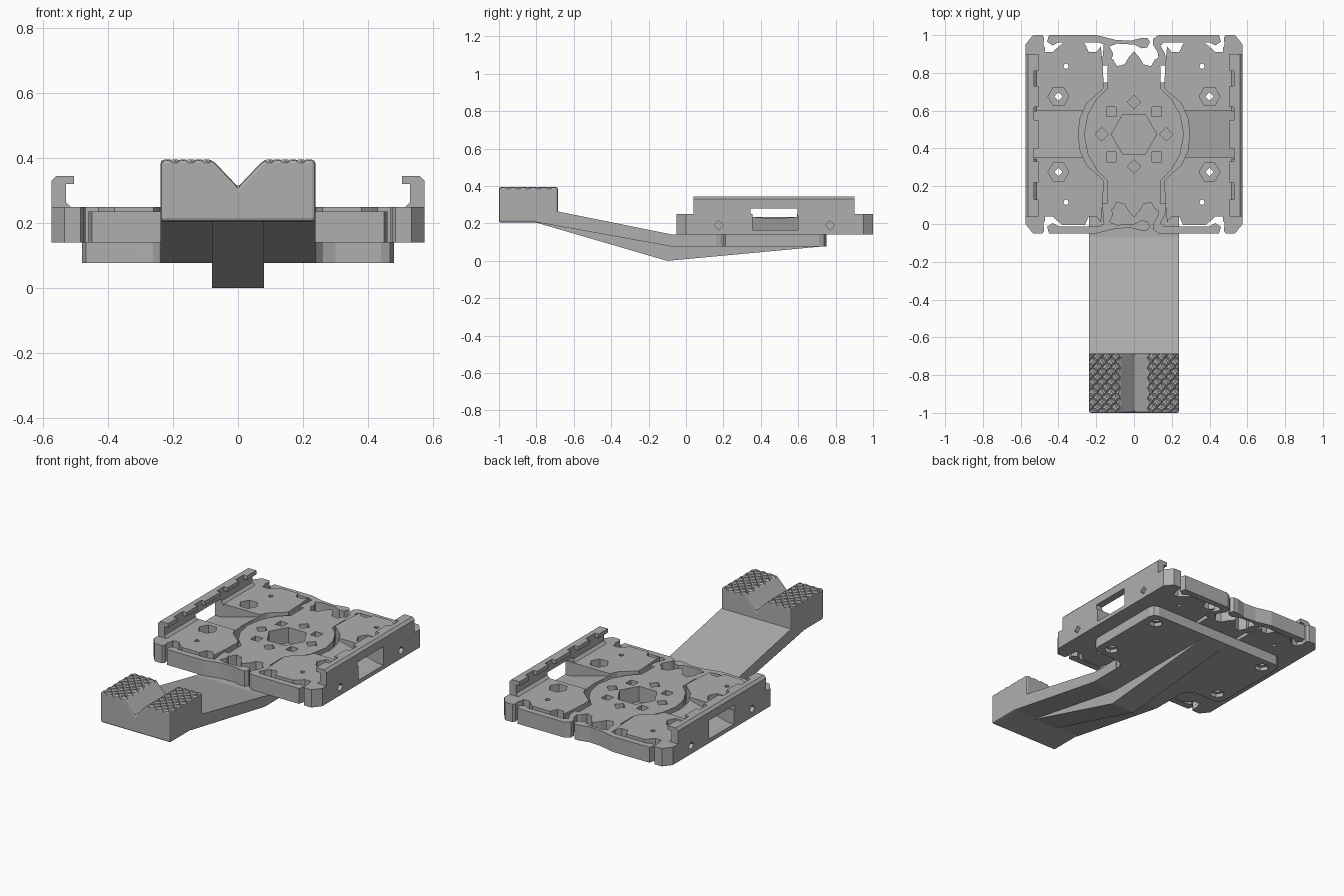
import bpy, bmesh
from math import radians, cos, sin, pi
from mathutils import Matrix, Vector

cube = bpy.data.objects.get("Cube")
if cube:
    bpy.data.objects.remove(cube, do_unlink=True)

grey = bpy.data.materials.new("plain grey")
grey.use_nodes = True
colour = (0.43, 0.43, 0.43, 1)
grey.diffuse_color = colour
grey.node_tree.nodes["Principled BSDF"].inputs["Base Color"].default_value = colour

MID = 0.475    # y of the plate centre


def make(name, bm):
    bmesh.ops.recalc_face_normals(bm, faces=bm.faces)
    mesh = bpy.data.meshes.new(name)
    bm.to_mesh(mesh)
    bm.free()
    ob = bpy.data.objects.new(name, mesh)
    mesh.materials.append(grey)
    bpy.context.collection.objects.link(ob)
    return ob


def add_prism(bm, pts, axis, a, b):
    """Extrude a closed 2D outline along an axis from a to b."""
    place = {"x": lambda p, t: (t, p[0], p[1]),
             "y": lambda p, t: (p[0], t, p[1]),
             "z": lambda p, t: (p[0], p[1], t)}[axis]
    low = [bm.verts.new(place(p, a)) for p in pts]
    high = [bm.verts.new(place(p, b)) for p in pts]
    bm.faces.new(low)
    bm.faces.new(high)
    for i in range(len(pts)):
        j = (i + 1) % len(pts)
        bm.faces.new((low[i], low[j], high[j], high[i]))


def prism(name, pts, axis, a, b):
    bm = bmesh.new()
    add_prism(bm, pts, axis, a, b)
    return make(name, bm)


def flip_x(pts):
    return [(-x, y) for x, y in pts]


def flip_y(pts):
    return [(x, 2 * MID - y) for x, y in pts]


def ngon(x, y, r, n, turn=0):
    return [(x + r * cos(turn + 2 * pi * i / n), y + r * sin(turn + 2 * pi * i / n))
            for i in range(n)]


def rect(x0, x1, y0, y1):
    return [(x0, y0), (x1, y0), (x1, y1), (x0, y1)]


def apply(ob, mod):
    with bpy.context.temp_override(object=ob, active_object=ob):
        bpy.ops.object.modifier_apply(modifier=mod.name)


def cut(ob, cutter):
    mod = ob.modifiers.new("cut", 'BOOLEAN')
    mod.operation = 'DIFFERENCE'
    mod.solver = 'EXACT'
    mod.object = cutter
    apply(ob, mod)
    bpy.data.objects.remove(cutter, do_unlink=True)


def cut_prisms(ob, jobs):
    bm = bmesh.new()
    for job in jobs:
        add_prism(bm, *job)
    cut(ob, make("cutter", bm))


def bevel(ob, width, segments=2, angle=40):
    mod = ob.modifiers.new("bevel", 'BEVEL')
    mod.width = width
    mod.segments = segments
    mod.limit_method = 'ANGLE'
    mod.angle_limit = radians(angle)
    apply(ob, mod)


# Side plates, walls and corner blocks
back_edge = [(.575, .91), (.43, .91), (.41, .93), (.38, .955), (.26, .955), (.24, .91),
             (.2, .91), (.175, .94), (.165, .83), (.16, .72), (.18, .7), (.25, .64),
             (.285, .56), (.295, MID)]
side_outline = back_edge + flip_y(back_edge)[-2::-1]
wall_profile = [(.575, .24), (.575, .33), (.56, .345), (.53, .345), (.53, .265),
                (.515, .25), (.515, .24)]
corner = [(.575, .9), (.575, .95), (.535, 1), (.485, 1), (.475, .985), (.48, .95),
          (.47, .93), (.47, .9)]
ramp = [(.27, .235), (.535, .165), (.65, .165), (.65, .28), (.27, .28)]

for label, flip in (("left", lambda p: p), ("right", flip_x)):
    s = 1 if label == "left" else -1
    plate = prism(label + "_side_plate", flip(side_outline), "z", .14, .25)
    jobs = [(flip(ramp), "y", .355, .598)]
    for y in (.275, .675):
        jobs += [(ngon(s * .4, y, .055, 6), "z", .2, .3)]
    cut_prisms(plate, jobs)
    cut_prisms(plate, [(ngon(s * .4, y, .022, 4), "z", .1, .3) for y in (.275, .675)]
               + [(ngon(s * .36, y, .014, 8), "z", .1, .3) for y in (.115, .835)]
               + [(ngon(y, .19, .025, 4), "x", s * .53, s * .6) for y in (.175, .77)])

    wall = prism(label + "_wall", flip(wall_profile), "y", .04, .9)
    cut_prisms(wall, [(rect(.345, .595, .16, .28), "x", s * .4, s * .7)])

    # Toothed lip along the top of the wall
    for i, (a, b) in enumerate(((.04, .13), (.22, .33), (.4, .55), (.62, .73), (.81, .9))):
        prism(f"{label}_lip_{i}", flip(rect(.505, .532, .32, .345)), "y", a, b)

    prism(label + "_back_corner", flip(corner), "z", .14, .25)
    prism(label + "_front_corner", flip(flip_y(corner)), "z", .14, .25)

# Centre disc with its crown-shaped ends
half = [(0, .915), (.03, .88), (.05, .845), (.09, .835), (.11, .87), (.13, .88), (.14, .83),
        (.14, .72), (.2, .66), (.245, .58), (.265, MID)]
right_half = half + flip_y(half)[-2::-1]
disc = prism("centre_disc", right_half + flip_x(right_half)[-2:0:-1], "z", .14, .235)
pits = [(ngon(0, MID, .12, 6), "z", .1, .3)]
for i in range(8):
    a = i * pi / 4
    pits.append((ngon(.17 * cos(a), MID + .17 * sin(a), .036, 4, a), "z", .16, .3))
cut_prisms(disc, pits)

# Thin spring arms at both ends
long_arm = [(-.45, 1), (-.2, 1), (-.1, .975), (-.02, .97), (.04, .985), (.07, .985), (.085, .965),
            (.07, .935), (.04, .93), (0, .95), (-.09, .955), (-.13, .94), (-.11, .9), (-.13, .84),
            (-.17, .84), (-.16, .95), (-.19, .962), (-.4, .962), (-.43, .945), (-.46, .965)]
short_arm = [(.45, 1), (.13, 1), (.1, .98), (.1, .95), (.125, .91), (.135, .84), (.17, .84),
             (.165, .9), (.14, .945), (.16, .962), (.4, .962), (.43, .945), (.46, .965)]
for end, flip in (("back", lambda p: p), ("front", flip_y)):
    prism(end + "_long_spring", flip(long_arm), "z", .14, .235)
    prism(end + "_short_spring", flip(short_arm), "z", .14, .235)

# Mounting flange under the plate
flange_half = [(.44, .75), (.468, .738), (.48, .71), (.48, .24), (.468, .212), (.44, .2), (.3, .2),
               (.262, .185), (.242, .16), (.235, .12)]
flange = prism("mounting_flange", flange_half + flip_x(flange_half)[::-1], "z", .077, .14)
spots = [(x, y) for x in (-.4, .4) for y in (.275, .675)]
cut_prisms(flange, [(ngon(x, y, .042, 6), "z", 0, .1) for x, y in spots])
cut_prisms(flange, [(ngon(x, y, .022, 4), "z", 0, .2) for x, y in spots])

# Bent arm and stiffening rib
prism("arm", [(.121, .14), (-.07, .14), (-.69, .265), (-.8, .265), (-.8, .207), (-.08, .077),
              (.121, .077)], "x", -.238, .238)
rib = prism("rib", [(.75, .079), (-.1, 0), (-.81, .207), (-.7, .23), (-.1, .1)], "x", -.08, .08)

# Grip pad with a V notch
pad = prism("grip_pad", [(-.238, .205), (.238, .205), (.238, .395), (.085, .395), (.07, .385),
                         (.008, .32), (0, .31), (-.008, .32), (-.07, .385), (-.085, .395),
                         (-.238, .395)], "y", -1, -.685)
bevel(pad, .012, 2, 60)

# Diagonal grooves in the grip, one direction at a time
for turn in (48, -48):
    bm = bmesh.new()
    for i in range(-9, 10):
        m = (Matrix.Translation(Vector((0, -.8425, .396)))
             @ Matrix.Rotation(radians(turn), 4, 'Z')
             @ Matrix.Translation(Vector((0, i * .036, 0)))
             @ Matrix.Rotation(radians(45), 4, 'X')
             @ Matrix.Diagonal((1.2, .017, .017, 1)))
        bmesh.ops.create_cube(bm, size=1, matrix=m)
    cut(pad, make("groove_cutter", bm))
